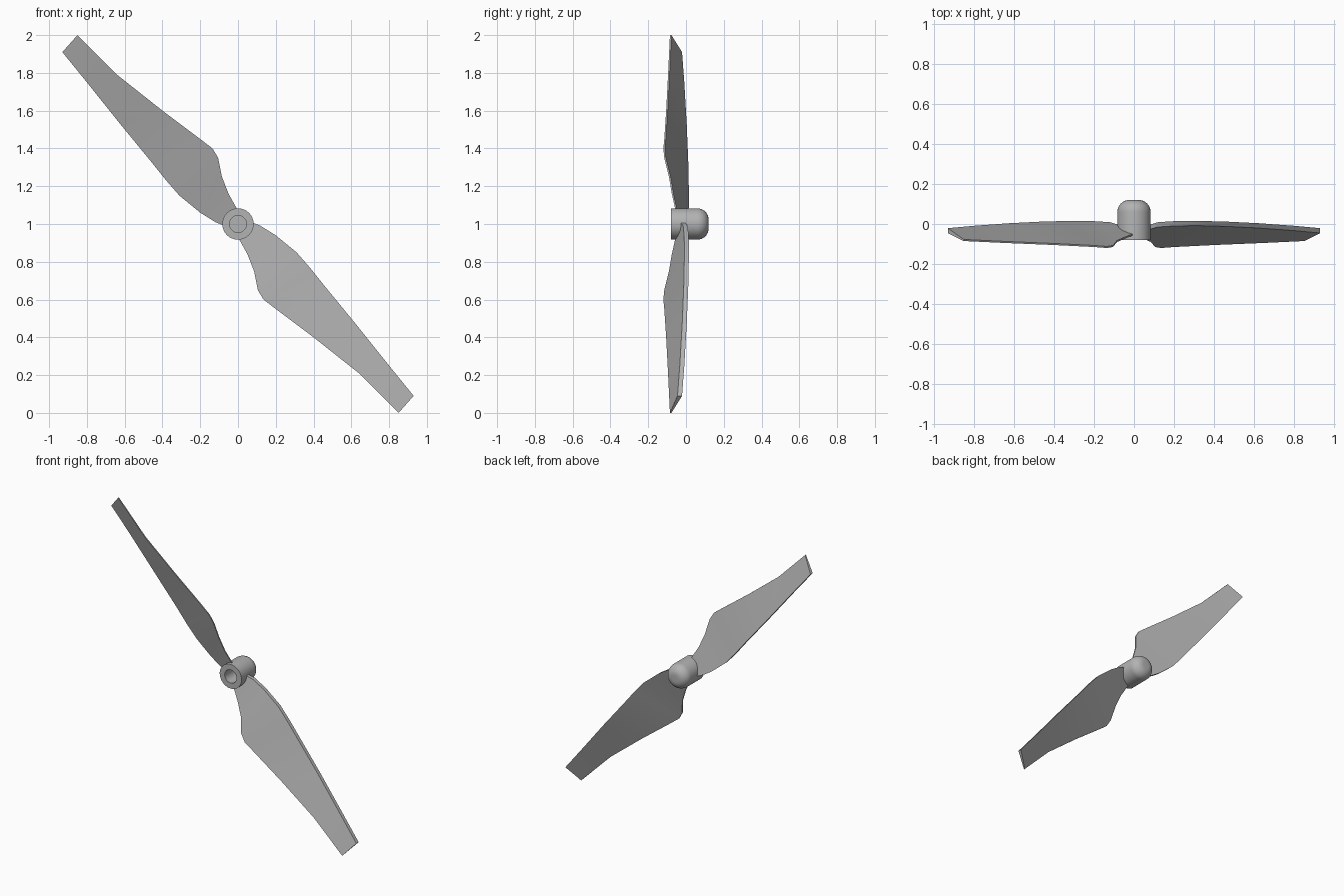
import bpy, bmesh, math
from mathutils import Matrix, Vector

cube = bpy.data.objects.get("Cube")
if cube:
    bpy.data.objects.remove(cube)

grey = bpy.data.materials.new("light_grey")
grey.use_nodes = True
colour = (0.45, 0.45, 0.45, 1)
grey.diffuse_color = colour
grey.node_tree.nodes["Principled BSDF"].inputs["Base Color"].default_value = colour

AXIS = Vector((0, 0, 1))


def finish(name, bm, angle):
    bmesh.ops.recalc_face_normals(bm, faces=bm.faces)
    mesh = bpy.data.meshes.new(name)
    bm.to_mesh(mesh)
    bm.free()
    mesh.materials.append(grey)
    obj = bpy.data.objects.new(name, mesh)
    bpy.context.collection.objects.link(obj)
    bpy.ops.object.select_all(action="DESELECT")
    obj.select_set(True)
    bpy.context.view_layer.objects.active = obj
    bpy.ops.object.shade_smooth_by_angle(angle=math.radians(angle))


# Hub: profile of (radius, y) spun around the shaft axis, with a blind bore in front
R, ROUND, BACK, FRONT, BORE = 0.083, 0.06, 0.12, -0.08, 0.045
profile = [(0, 0.02), (BORE, 0.02), (BORE, FRONT), (R, FRONT)]
for i in range(9):
    a = math.pi / 2 * i / 8
    profile.append((R - ROUND + ROUND * math.cos(a), BACK - ROUND + ROUND * math.sin(a)))
profile.append((0, BACK))
bm = bmesh.new()
verts = [bm.verts.new((r, y, 1)) for r, y in profile]
edges = [bm.edges.new(pair) for pair in zip(verts, verts[1:])]
bmesh.ops.spin(bm, geom=verts + edges, cent=AXIS, axis=(0, 1, 0),
               angle=math.tau, steps=40)
bmesh.ops.remove_doubles(bm, verts=bm.verts, dist=0.0005)
finish("hub", bm, 35)

# Blade stations from root to tip: front edge point, rear edge point
STATIONS = [
    ((0.00, -0.055, 0.93), (0.07, -0.03, 1.01)),
    ((0.05, -0.075, 0.84), (0.12, -0.015, 0.99)),
    ((0.085, -0.09, 0.75), (0.20, -0.01, 0.94)),
    ((0.105, -0.115, 0.65), (0.31, -0.008, 0.85)),
    ((0.135, -0.12, 0.60), (0.38, -0.01, 0.77)),
    ((0.20, -0.115, 0.55), (0.46, -0.012, 0.67)),
    ((0.40, -0.105, 0.40), (0.62, -0.02, 0.475)),
    ((0.64, -0.095, 0.21), (0.80, -0.033, 0.25)),
    ((0.85, -0.085, 0.00), (0.93, -0.045, 0.09)),
]


def blade(name, turn):
    bm = bmesh.new()
    rings = []
    for low, high in STATIONS:
        low, high = Vector(low), Vector(high)
        thin, thick = Vector((0, 0.008, 0)), Vector((0, 0.024, 0))
        corners = (low, high, high + thick, low + thin)
        rings.append([bm.verts.new(p) for p in corners])
    for a, b in zip(rings, rings[1:]):
        for k in range(4):
            n = (k + 1) % 4
            bm.faces.new((a[k], a[n], b[n], b[k]))
    bm.faces.new(rings[0])
    bm.faces.new(rings[-1])
    bmesh.ops.rotate(bm, verts=bm.verts, cent=AXIS, matrix=Matrix.Rotation(turn, 3, "Y"))
    finish(name, bm, 40)


blade("lower_blade", 0)
blade("upper_blade", math.pi)
